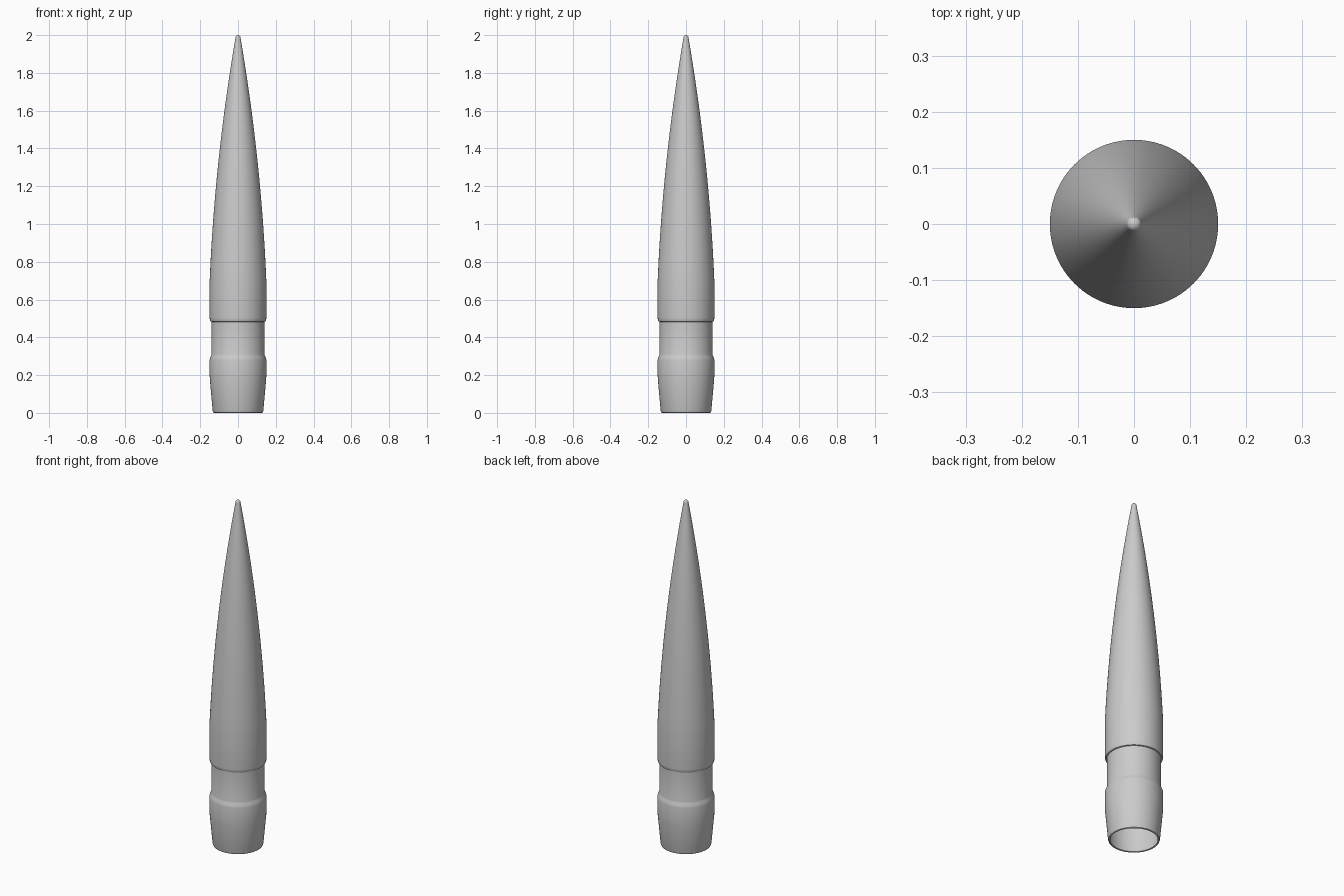
import bpy, bmesh, math

if "Cube" in bpy.data.objects:
    bpy.data.objects.remove(bpy.data.objects["Cube"])

SEG = 96

# body outline (radius, height): boat tail, rear band, groove, front band
profile = [(0.122, 0.004), (0.125, 0.0), (0.131, 0.003), (0.134, 0.012),
           (0.149, 0.175), (0.15, 0.20), (0.15, 0.28), (0.148, 0.29),
           (0.142, 0.303), (0.14, 0.31), (0.14, 0.482), (0.146, 0.484),
           (0.149, 0.491), (0.15, 0.503), (0.15, 0.70)]

# pointed nose: gently curved taper
for i in range(1, 25):
    t = i / 24
    profile.append((0.15 - 0.054 * t - 0.083 * t * t, 0.70 + 1.288 * t))

# rounded tip
for i in range(1, 6):
    a = i / 6 * math.pi / 2
    profile.append((0.013 * math.cos(a), 1.988 + 0.012 * math.sin(a)))
profile.append((0.0, 2.0))

# lathe the outline; the base is left open
bm = bmesh.new()
verts = [bm.verts.new((r, 0, z)) for r, z in profile]
edges = [bm.edges.new(p) for p in zip(verts, verts[1:])]
bmesh.ops.spin(bm, geom=verts + edges, cent=(0, 0, 0), axis=(0, 0, 1),
               angle=2 * math.pi, steps=SEG, use_duplicate=False)
bmesh.ops.remove_doubles(bm, verts=bm.verts, dist=0.0001)
bmesh.ops.recalc_face_normals(bm, faces=bm.faces)
mesh = bpy.data.meshes.new("pointed_body")
bm.to_mesh(mesh)
bm.free()
body = bpy.data.objects.new("pointed_body", mesh)
bpy.context.collection.objects.link(body)
bpy.context.view_layer.objects.active = body
body.select_set(True)
bpy.ops.object.shade_smooth_by_angle(angle=math.radians(35))
